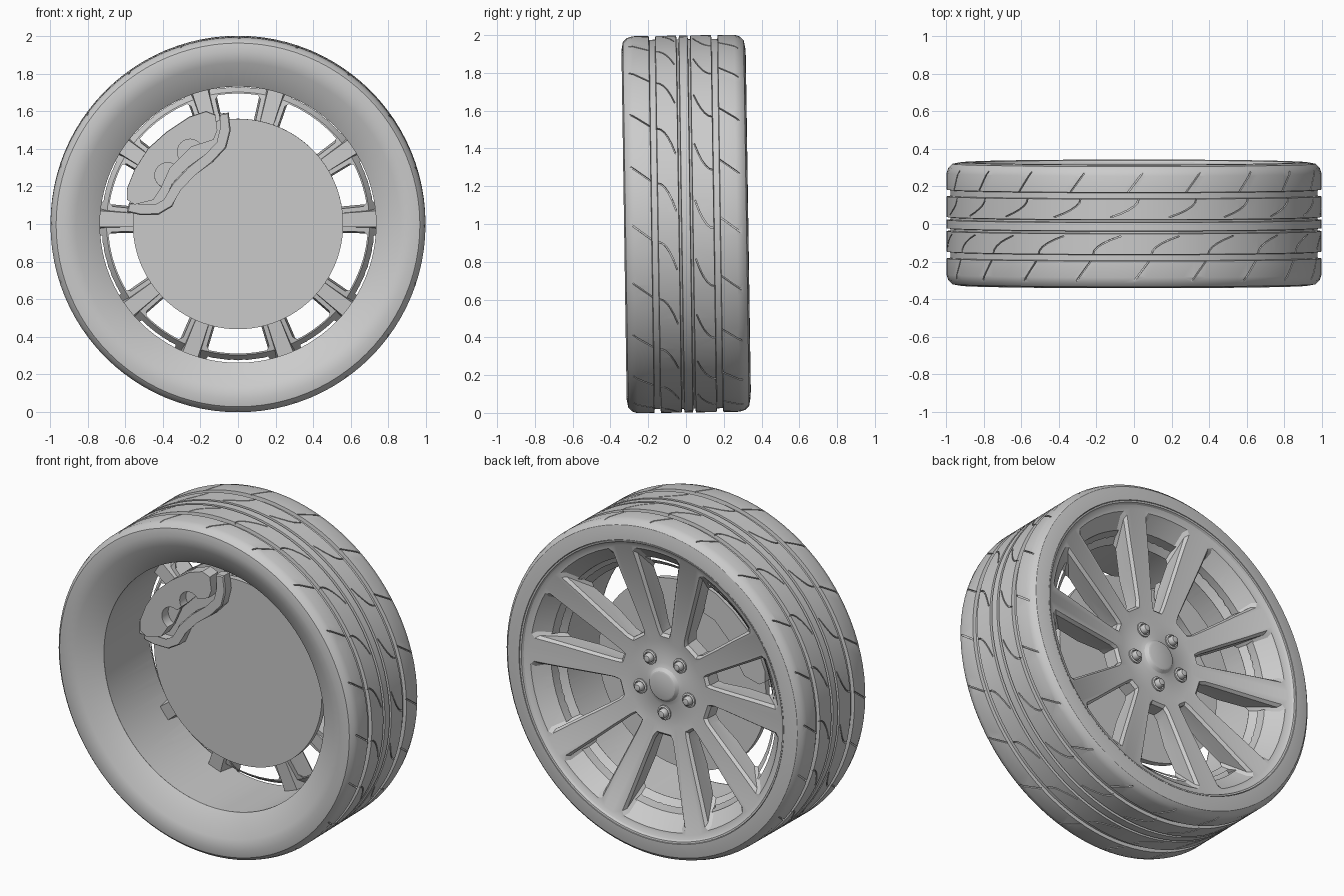
import bpy, bmesh, math
from mathutils import Matrix

if "Cube" in bpy.data.objects:
    bpy.data.objects.remove(bpy.data.objects["Cube"])

# One grey for the whole wheel
grey = bpy.data.materials.new("plain_grey")
grey.use_nodes = True
grey.diffuse_color = (0.6, 0.6, 0.6, 1)
grey.node_tree.nodes["Principled BSDF"].inputs["Base Color"].default_value = (0.6, 0.6, 0.6, 1)

CAMBER = 0.015


def finish(name, bm, smooth=25):
    """Turn a bmesh into a shaded object standing at wheel height."""
    bmesh.ops.remove_doubles(bm, verts=bm.verts, dist=1e-5)
    bmesh.ops.recalc_face_normals(bm, faces=bm.faces)
    mesh = bpy.data.meshes.new(name)
    bm.to_mesh(mesh)
    bm.free()
    mesh.materials.append(grey)
    ob = bpy.data.objects.new(name, mesh)
    bpy.context.collection.objects.link(ob)
    ob.location.z = 1
    ob.rotation_euler.x = CAMBER
    shade(ob, smooth)
    return ob


def shade(ob, angle):
    bpy.ops.object.select_all(action="DESELECT")
    ob.select_set(True)
    bpy.context.view_layer.objects.active = ob
    bpy.ops.object.shade_smooth_by_angle(angle=math.radians(angle))


def polar(r, y, a):
    return (r * math.cos(a), y, r * math.sin(a))


def skin(bm, rings, loop=False, caps=False):
    """Join equal rings of points with quads."""
    rings = [[bm.verts.new(p) for p in ring] for ring in rings]
    n = len(rings[0])
    pairs = list(zip(rings, rings[1:])) + ([(rings[-1], rings[0])] if loop else [])
    for a, b in pairs:
        for i in range(n):
            j = (i + 1) % n
            bm.faces.new((a[i], a[j], b[j], b[i]))
    if caps:
        bm.faces.new(rings[0])
        bm.faces.new(rings[-1])


def revolve(name, profile, steps=96, loop=False, smooth=25):
    bm = bmesh.new()
    skin(bm, [[polar(r, y, math.tau * i / steps) for i in range(steps)]
              for r, y in profile], loop)
    bmesh.ops.dissolve_degenerate(bm, dist=1e-5, edges=bm.edges)
    return finish(name, bm, smooth)


def cut(target, cutter, smooth=25):
    mod = target.modifiers.new("cut", "BOOLEAN")
    mod.object, mod.operation, mod.solver = cutter, "DIFFERENCE", "EXACT"
    bpy.context.view_layer.objects.active = target
    bpy.ops.object.modifier_apply(modifier=mod.name)
    bpy.data.objects.remove(cutter)
    shade(target, smooth)


# Tyre: front bead cone, shoulders, tread with circumferential grooves
tread = [(0.998, -0.27)]
for centre, half in ((-0.165, 0.018), (-0.03, 0.008), (0.03, 0.008), (0.165, 0.018)):
    tread += [(0.998, centre - half), (0.978, centre - half + 0.003),
              (0.978, centre + half - 0.003), (0.998, centre + half)]
tread.append((0.998, 0.27))
shoulder = [(0.925, -0.328), (0.968, -0.32), (0.988, -0.3)]
back_shoulder = [(r, -y) for r, y in reversed(shoulder)]
tyre = revolve("tyre", [(0.845, -0.2), (0.735, -0.23), (0.862, -0.316)] + shoulder + tread
               + back_shoulder + [(0.885, 0.33), (0.86, 0.2)], loop=True, smooth=30)

# Sipes: thin slanted and curved cuts repeated round the tread
bm = bmesh.new()
sipes = [
    (lambda t: 0.08 * t, -0.29, -0.184),
    (lambda t: 0.15 * t * t, -0.147, -0.05),
    (lambda t: 0.15 * (2 * t - t * t), 0.05, 0.147),
    (lambda t: 0.08 * t, 0.184, 0.29),
]
for k in range(20):
    for row, (sweep, y0, y1) in enumerate(sipes):
        start = math.pi / 2 - math.tau * (k + 0.3 * row) / 20
        rings = []
        for i in range(6):
            t = i / 5
            y, a = y0 + (y1 - y0) * t, start - sweep(t)
            rings.append([polar(r, y + s * 0.002, a + s * 0.003)
                          for r, s in ((0.986, -1), (0.986, 1), (1.03, 1), (1.03, -1))])
        skin(bm, rings, caps=True)
bmesh.ops.triangulate(bm, faces=bm.faces)
cut(tyre, finish("sipe_cutter", bm), 30)


# Rim: dished face, funnel behind the windows, barrel and lips as one turned solid
def face_y(r):
    return 0.2 + 0.1 * max(r - 0.25, 0) / 0.58


rim = revolve("rim", [
    (0, 0.1), (0.5, 0.11), (0.70, 0.155), (0.752, 0.225), (0.736, -0.228),
    (0.85, -0.19), (0.855, 0.2), (0.88, 0.27), (0.882, 0.328),
    (0.872, 0.326), (0.865, 0.314), (0.845, face_y(0.845)), (0.25, face_y(0.25)),
    (0.125, 0.2), (0.1, 0.21), (0.085, 0.228), (0.075, 0.232), (0, 0.232)])


# Windows between paired spokes, chamfered at the face and widening inside
def window(centre, half, y_at, width, inner, outer):
    def edge(r):
        return half - math.asin(width * (0.45 + 0.66 * r) / r)
    side = [(inner, 0.75 * edge(inner + 0.04)), (inner + 0.035, edge(inner + 0.035)),
            ((inner + outer) / 2, edge((inner + outer) / 2)),
            (outer - 0.02, edge(outer - 0.02)), (outer, edge(outer) - 0.025)]
    arc = [(outer, side[-1][1] * f) for f in (0.6, 0.2)]
    right = side + arc
    ring = right + [(r, -a) for r, a in reversed(right)]
    return [polar(r, y_at(r), centre + a) for r, a in ring]


bm = bmesh.new()
for k in range(10):
    centre = math.pi / 2 + math.tau * k / 10
    half, inner = (math.radians(20), 0.31) if k % 2 else (math.radians(16), 0.3)
    skin(bm, [
        window(centre, half, lambda r: 0.05, 0.07, inner, 0.692),
        window(centre, half, lambda r: 0.155, 0.076, inner, 0.692),
        window(centre, half, lambda r: face_y(r) - 0.018, 0.086, inner, 0.812),
        window(centre, half, lambda r: face_y(r) + 0.018, 0.056, inner - 0.03, 0.848)], caps=True)
bmesh.ops.triangulate(bm, faces=bm.faces)
cut(rim, finish("window_cutter", bm))

# Ribs along the inner side of every spoke, running out to the barrel
bm = bmesh.new()
for k in range(10):
    spoke = math.radians(90 + 72 * (k // 2) + (16 if k % 2 else -16))
    rings = []
    for r, half, y0, y1 in ((0.28, 0.035, 0.09, 0.16), (0.76, 0.058, 0.13, 0.245)):
        a = math.asin(half / r)
        rings.append([polar(r, y, spoke + s * a)
                      for y, s in ((y0, -0.75), (y0, 0.75), (y1, 1), (y1, -1))])
    skin(bm, rings, caps=True)
finish("spoke_ribs", bm)

# Wheel nuts with collars
nut_profile = [(0, 0.19), (0.043, 0.19), (0.043, 0.208), (0.033, 0.212), (0.03, 0.202),
               (0.026, 0.202), (0.026, 0.225), (0.018, 0.236), (0, 0.24)]
for k in range(5):
    a = math.radians(270 + 72 * k)
    nut = revolve("wheel_nut_%d" % (k + 1), nut_profile, 20, smooth=40)
    nut.data.transform(Matrix.Translation(polar(0.17, 0, a)))

# Brake disc and its hub
revolve("brake_disc", [(0, 0), (0.56, 0), (0.56, 0.035), (0, 0.035)])
revolve("hub_carrier", [(0, 0.03), (0.2, 0.03), (0.2, 0.11), (0, 0.11)], 48)


def plate(name, outline, y0, y1, bevel=0.0):
    """Extrude an x-z outline through y, optionally softening the front edge."""
    bm = bmesh.new()
    skin(bm, [[(x, y, z) for x, z in outline] for y in (y0, y1)], caps=True)
    if bevel:
        front = [e for e in bm.edges if all(abs(v.co.y - y0) < 1e-6 for v in e.verts)]
        bmesh.ops.bevel(bm, geom=front, offset=bevel, segments=1, affect="EDGES")
    return finish(name, bm, 30)


# Caliper: outer body, wavy bracket on the disc, and the half behind the disc
body = [(-0.59, 0.13), (-0.59, 0.19), (-0.55, 0.29), (-0.48, 0.4), (-0.38, 0.49),
        (-0.26, 0.57), (-0.17, 0.6), (-0.12, 0.58), (-0.11, 0.5), (-0.13, 0.45),
        (-0.25, 0.41), (-0.36, 0.3), (-0.41, 0.19), (-0.45, 0.13), (-0.55, 0.105)]
caliper = plate("caliper_body", body, -0.09, -0.01)
plate("caliper_inner_half", body, 0.045, 0.09)

bracket_path = [(-0.585, 0.09), (-0.52, 0.075), (-0.43, 0.075), (-0.37, 0.11), (-0.33, 0.2),
                (-0.25, 0.285), (-0.15, 0.35), (-0.085, 0.42), (-0.065, 0.5), (-0.075, 0.59)]
sides = ([], [])
for i, (x, z) in enumerate(bracket_path):
    (xa, za) = bracket_path[max(i - 1, 0)]
    (xb, zb) = bracket_path[min(i + 1, len(bracket_path) - 1)]
    size = math.hypot(xb - xa, zb - za)
    nx, nz = -(zb - za) / size * 0.026, (xb - xa) / size * 0.026
    sides[0].append((x + nx, z + nz))
    sides[1].append((x - nx, z - nz))
plate("caliper_bracket", sides[0] + sides[1][::-1], -0.06, 0.0, 0.006)

# Bridge over the disc edge joining both caliper halves
bridge = [(-0.52, 0.3), (-0.46, 0.41), (-0.37, 0.49), (-0.3, 0.54),
          (-0.32, 0.475), (-0.41, 0.4), (-0.49, 0.29)]
plate("caliper_bridge", bridge, -0.03, 0.06)

# Piston pockets opening through the inner edge of the body
for x, z in ((-0.375, 0.26), (-0.255, 0.385)):
    pocket = revolve("pocket_cutter", [(0, -0.2), (0.068, -0.2), (0.068, -0.03), (0, -0.03)], 24)
    pocket.data.transform(Matrix.Translation((x, 0, z)))
    cut(caliper, pocket, 30)
